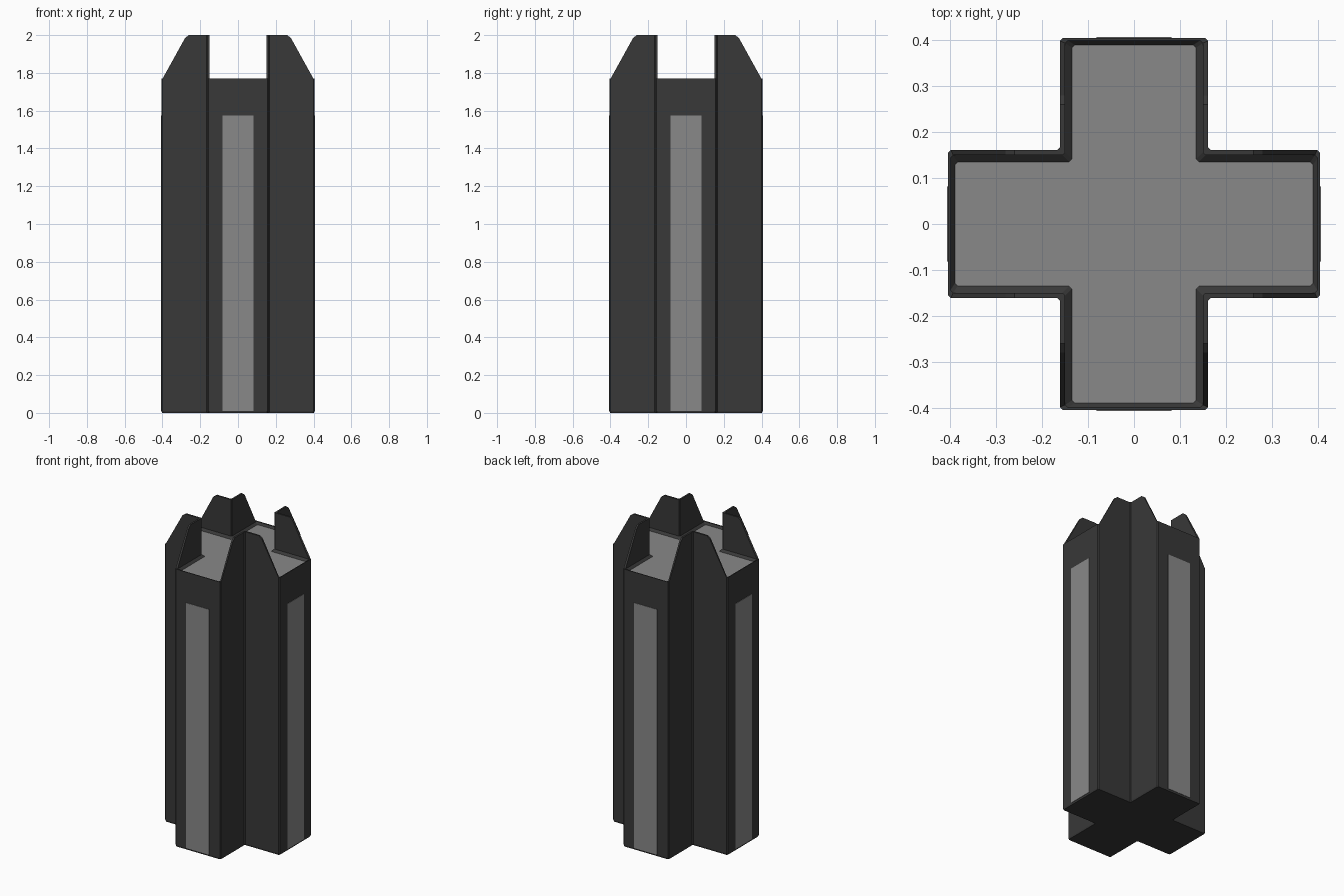
import bpy, bmesh, math
from mathutils import Matrix

if "Cube" in bpy.data.objects:
    bpy.data.objects.remove(bpy.data.objects["Cube"])

def material(name, v):
    m = bpy.data.materials.new(name)
    m.diffuse_color = (v, v, v, 1)
    m.use_nodes = True
    m.node_tree.nodes["Principled BSDF"].inputs["Base Color"].default_value = m.diffuse_color
    return m

DARK = material("dark_shell", 0.04)
GREY = material("light_panel", 0.25)

def finish(name, bm, mat):
    bmesh.ops.recalc_face_normals(bm, faces=bm.faces)
    me = bpy.data.meshes.new(name)
    bm.to_mesh(me)
    bm.free()
    me.materials.append(mat)
    ob = bpy.data.objects.new(name, me)
    bpy.context.collection.objects.link(ob)
    return ob

def cross_ring(bm, w, L, z_end, z_mid, z_top, c=0.006):
    """Cross outline: half arm width w, reach L, heights at arm end / shoulder / inner corner."""
    half = [(L, w - c, z_end), (L - c, w, z_end), (0.28, w, z_mid),
            (0.26, w, z_top), (w + c, w, z_top)]
    quadrant = half + [(y, x, z) for x, y, z in reversed(half)]
    verts = []
    for q in range(4):
        r = Matrix.Rotation(q * math.pi / 2, 3, 'Z')
        for p in quadrant:
            verts.append(bm.verts.new(r @ bm.verts.new(p).co))
    bmesh.ops.delete(bm, geom=[v for v in bm.verts if v not in set(verts) and not v.link_edges and v.index == -1
                               and not v.link_faces and v not in keep], context='VERTS')
    keep.update(verts)
    return verts

# Column shell with crown-like corner walls, lofted from cross outlines
bm = bmesh.new()
keep = set()
specs = [(0.158, 0.402, 0.0, 0.0, 0.0),
         (0.161, 0.405, 0.01, 0.01, 0.01),
         (0.161, 0.405, 1.77, 1.985, 2.0),
         (0.150, 0.400, 1.77, 1.985, 2.0),
         (0.150, 0.400, 1.768, 1.768, 1.768),
         (0.135, 0.390, 1.755, 1.755, 1.755)]
rings = [cross_ring(bm, *s) for s in specs]
for a, b in zip(rings, rings[1:]):
    n = len(a)
    for i in range(n):
        j = (i + 1) % n
        bm.faces.new((a[i], a[j], b[j], b[i]))
bm.faces.new(rings[0])
finish("column_shell", bm, DARK)

# Light floor between the crown walls
bm = bmesh.new()
keep = set()
bm.faces.new(cross_ring(bm, *specs[-1]))
floor = finish("top_floor", bm, GREY)
if floor.data.polygons[0].normal.z < 0:
    floor.data.flip_normals()

# Light strip on each arm end
for k, side in enumerate(("right", "back", "left", "front")):
    bm = bmesh.new()
    bmesh.ops.create_cube(bm, size=1, matrix=Matrix.Rotation(k * math.pi / 2, 4, 'Z')
                          @ Matrix.Translation((0.402, 0, 0.793))
                          @ Matrix.Diagonal((0.01, 0.164, 1.564, 1)))
    finish(side + "_strip", bm, GREY)
